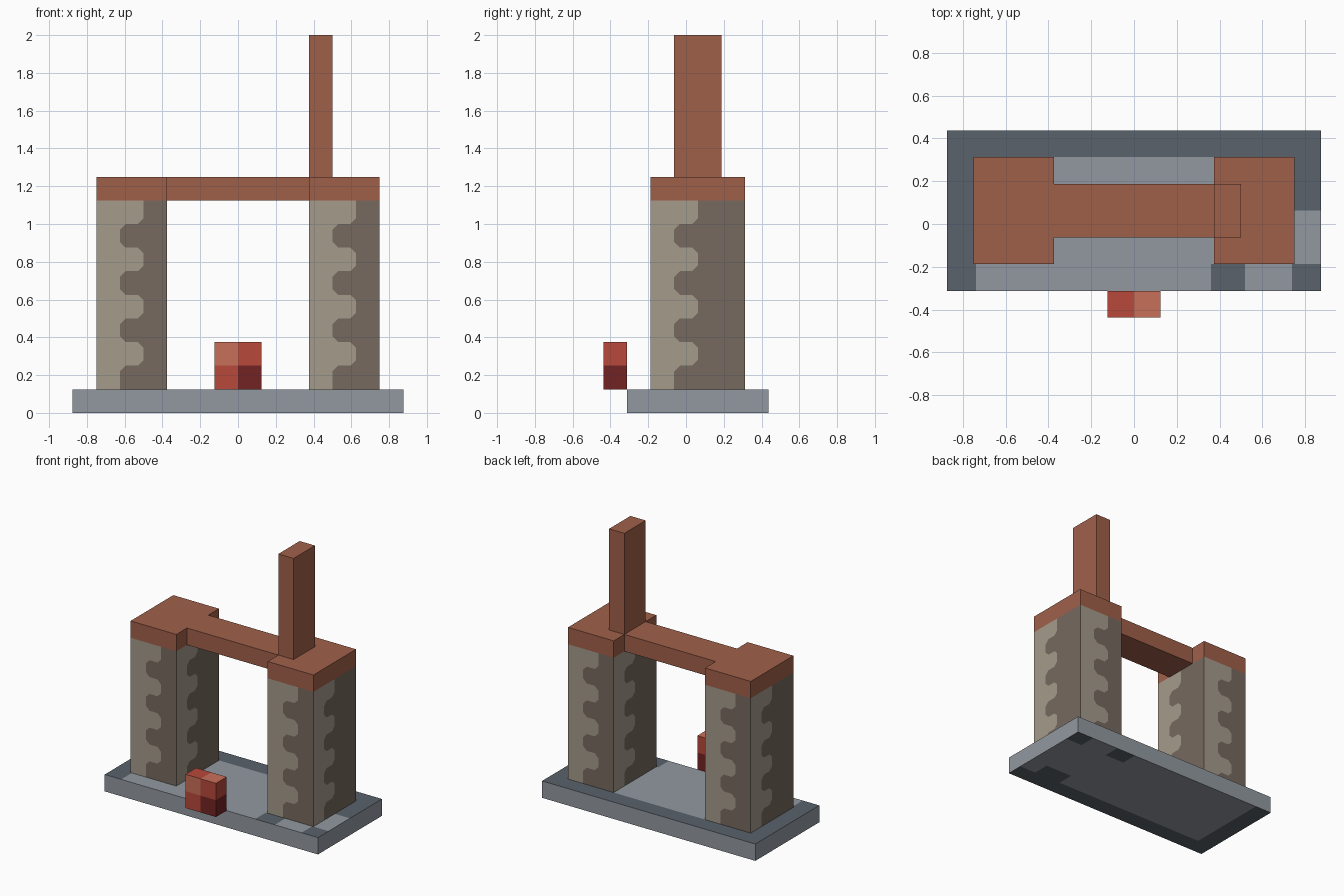
import bpy
import bmesh
from mathutils import Vector

default = bpy.data.objects.get("Cube")
if default:
    bpy.data.objects.remove(default, do_unlink=True)


def material(name, code):
    # hex colour converted to linear values
    srgb = [int(code[i:i + 2], 16) / 255 for i in (0, 2, 4)]
    rgba = [c / 12.92 if c < 0.04 else ((c + 0.055) / 1.055) ** 2.4 for c in srgb] + [1]
    mat = bpy.data.materials.new(name)
    mat.use_nodes = True
    mat.diffuse_color = rgba
    mat.node_tree.nodes["Principled BSDF"].inputs["Base Color"].default_value = rgba
    return mat


clay = material("terracotta", "a0604a")
stone_light = material("light stone", "a59b8b")
stone_dark = material("dark stone", "766a5e")
slate_light = material("light slate", "9299a1")
slate_dark = material("dark slate", "5a626b")
salmon = material("salmon", "c9705a")
red = material("red", "b8483a")
maroon = material("maroon", "742424")


def finish(name, bm, mats):
    mesh = bpy.data.meshes.new(name)
    bm.normal_update()
    bm.to_mesh(mesh)
    bm.free()
    for mat in mats:
        mesh.materials.append(mat)
    obj = bpy.data.objects.new(name, mesh)
    bpy.context.collection.objects.link(obj)
    return obj


def box(name, low, high, mats, cuts=(), rule=None):
    """Box cut along axis planes, with faces coloured by a rule."""
    low, high = Vector(low), Vector(high)
    bm = bmesh.new()
    bmesh.ops.create_cube(bm, size=1)
    for v in bm.verts:
        v.co = (low + high) / 2 + v.co * (high - low)
    for axis, values in enumerate(cuts):
        normal = Vector((axis == 0, axis == 1, axis == 2))
        for value in values:
            bmesh.ops.bisect_plane(bm, geom=bm.verts[:] + bm.edges[:] + bm.faces[:],
                                   plane_co=normal * value, plane_no=normal)
    bm.normal_update()
    if rule:
        for f in bm.faces:
            f.material_index = rule(f.calc_center_median(), f.normal)
    return finish(name, bm, mats)


def pillar(name, low, high):
    """Block whose sides are split by a toothed seam into light and dark stone."""
    z0, z1, step, chamfer = low[2], high[2], 0.125, 0.03
    narrow, wide = 0.125, 0.25
    seam = [(narrow, z0)]
    for i in range(1, 8):
        z = z0 + i * step
        a, b = (narrow, wide) if i % 2 else (wide, narrow)
        d = chamfer if b > a else -chamfer
        seam += [(a, z - chamfer), (a + d, z), (b - d, z), (b, z + chamfer)]
    seam.append((wide, z1))

    bm = bmesh.new()

    def face(points, index):
        bm.faces.new([bm.verts.new(p) for p in points]).material_index = index

    corners = [Vector((low[0], low[1], 0)), Vector((high[0], low[1], 0)),
               Vector((high[0], high[1], 0)), Vector((low[0], high[1], 0))]
    up = Vector((0, 0, 1))
    for i, start in enumerate(corners):
        end = corners[(i + 1) % 4]
        along = (end - start).normalized()
        line = [start + along * s + up * z for s, z in seam]
        face([start + up * z0] + line + [start + up * z1], 0)
        face([end + up * z1] + line[::-1] + [end + up * z0], 1)
    face([c + up * z1 for c in corners], 1)
    face([c + up * z0 for c in reversed(corners)], 1)
    bmesh.ops.remove_doubles(bm, verts=bm.verts, dist=0.0001)
    return finish(name, bm, [stone_light, stone_dark])


# Slate slab with worn light and dark patches above and below
def slab_rule(c, n):
    left, back = c.x > 0.74, c.y > 0.3125
    front, notch = c.y < -0.1875, 0.36 < c.x < 0.52
    if n.z > 0.5:
        return int(c.x < -0.74 or back or (left and (c.y > 0.0625 or front))
                   or (notch and front))
    if n.z < -0.5:
        lobe = 0.52 < c.x < 0.74 and c.y < -0.0625
        return int(c.x < -0.74 or front or lobe or (back and (notch or left)))
    return 0


box("base_slab", (-0.875, -0.3125, 0), (0.875, 0.4375, 0.125), [slate_light, slate_dark],
    [(-0.74, 0.36, 0.52, 0.74), (-0.1875, -0.0625, 0.0625, 0.3125)], slab_rule)

# Two stone pillars with clay caps
for side, x in (("right", -0.75), ("left", 0.375)):
    pillar(side + "_pillar", (x, -0.1875, 0.125), (x + 0.375, 0.3125, 1.125))
    box(side + "_cap", (x, -0.1875, 1.125), (x + 0.375, 0.3125, 1.25), [clay])

# Clay crossbeam and upright post
box("crossbeam", (-0.375, -0.0625, 1.125), (0.375, 0.1875, 1.25), [clay])
box("upright_post", (0.375, -0.0625, 1.25), (0.5, 0.1875, 2), [clay])


# Small red block, shaded from salmon to maroon in quarters
def block_rule(c, n):
    if n.z > 0.5:
        return 0 if c.x > 0 else 1
    if n.z < -0.5:
        return 2 if c.x > 0 else 1
    return int(c.x > 0) + int(c.z < 0.25)


box("red_block", (-0.125, -0.4375, 0.125), (0.125, -0.3125, 0.375), [salmon, red, maroon],
    [(0,), (), (0.25,)], block_rule)
